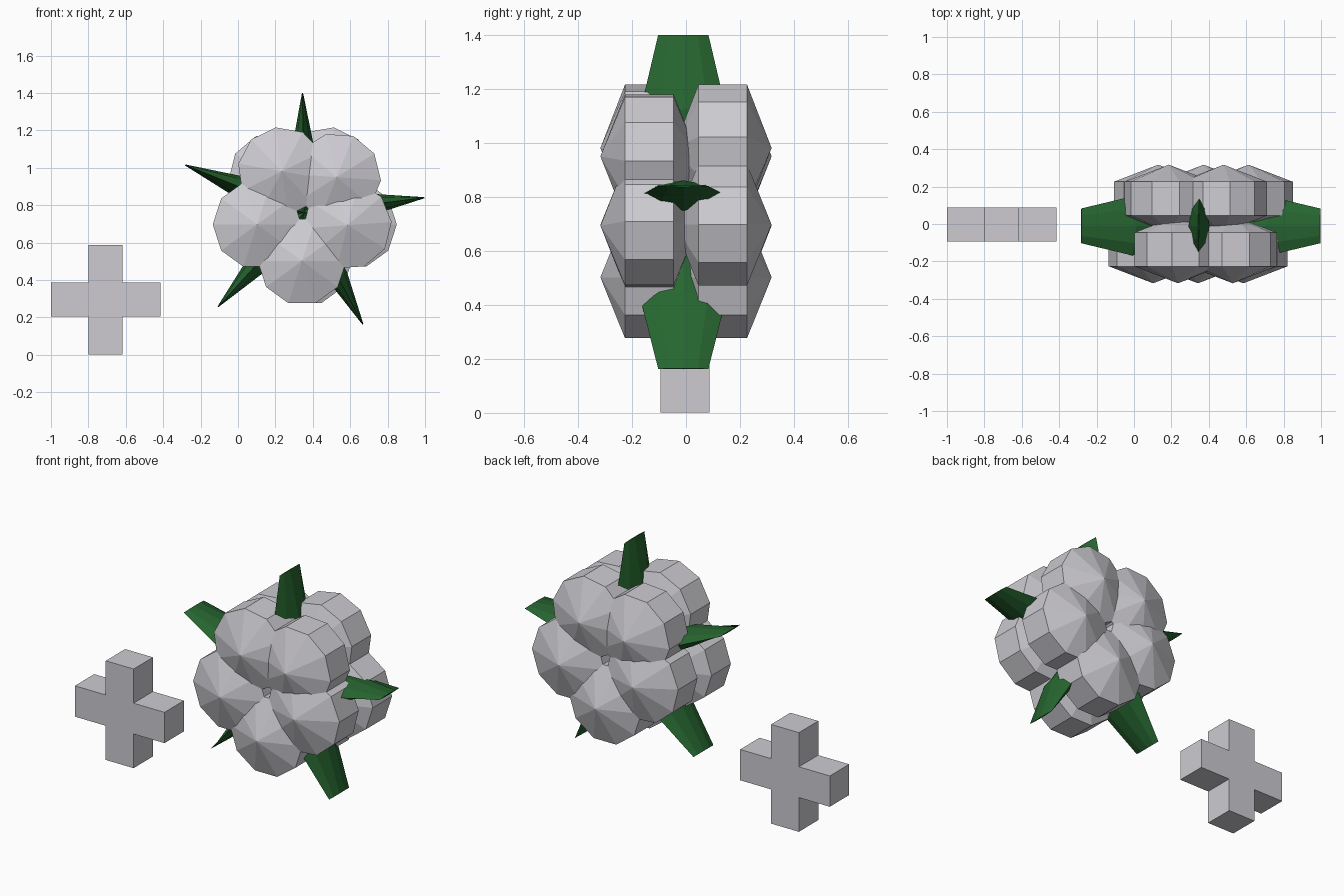
import bpy, bmesh, math
from mathutils import Vector

if "Cube" in bpy.data.objects:
    bpy.data.objects.remove(bpy.data.objects["Cube"])


def material(name, rgb):
    m = bpy.data.materials.new(name)
    m.diffuse_color = (*rgb, 1)
    m.use_nodes = True
    m.node_tree.nodes["Principled BSDF"].inputs["Base Color"].default_value = m.diffuse_color
    return m


grey = material("pale grey", (0.61, 0.60, 0.64))
green = material("dark green", (0.02, 0.135, 0.03))


def make(name, verts, faces, mat):
    me = bpy.data.meshes.new(name)
    me.from_pydata(verts, [], faces)
    bm = bmesh.new()
    bm.from_mesh(me)
    bmesh.ops.remove_doubles(bm, verts=bm.verts, dist=1e-5)
    bmesh.ops.recalc_face_normals(bm, faces=bm.faces)
    bm.to_mesh(me)
    bm.free()
    me.materials.append(mat)
    ob = bpy.data.objects.new(name, me)
    bpy.context.collection.objects.link(ob)
    return ob


def loft(rings):
    # Skin equal-sized rings and cap both ends
    n = len(rings[0])
    verts = [v for r in rings for v in r]
    faces = [(k * n + i, k * n + (i + 1) % n, (k + 1) * n + (i + 1) % n, (k + 1) * n + i)
             for k in range(len(rings) - 1) for i in range(n)]
    faces += [tuple(range(n)), tuple(range(len(verts) - n, len(verts)))]
    return verts, faces


# Plus-shaped block
cx, cz, a, L = -0.708, 0.295, 0.091, 0.293
plus = [(-a, -L), (a, -L), (a, -a), (L, -a), (L, a), (a, a),
        (a, L), (-a, L), (-a, a), (-L, a), (-L, -a), (-a, -a)]
make("plus_block", *loft([[(cx + x, y, cz + z) for x, z in plus] for y in (-0.094, 0.087)]), grey)


# Petals: ten-sided barrels with pointed ends along y
def petal(name, x, y, z, turn, flip):
    r, n = 0.237, 10
    verts = [(0, -0.181, 0), (0, 0.181, 0)]
    for yy in (-0.09, 0.09):
        for i in range(n):
            t = math.radians(turn + 36 * i)
            verts.append((r * math.cos(t), yy, r * math.sin(t)))
    faces = []
    for i in range(n):
        j = (i + 1) % n
        faces += [(0, 2 + i, 2 + j), (1, 12 + j, 12 + i), (2 + i, 12 + i, 12 + j, 2 + j)]
    placed = [(x + flip * p, y + flip * q, z + s) for p, q, s in verts]
    make(name, placed, faces, grey)


petals = [(0.235, 0.981, -10), (0.528, 0.95, -4), (0.585, 0.693, 4),
          (0.342, 0.502, 0), (0.102, 0.697, 0)]
mid = 0.357
for i, (x, z, turn) in enumerate(petals):
    petal(f"front_petal_{i + 1}", x, -0.136, z, turn, 1)
    petal(f"back_petal_{i + 1}", 2 * mid - x, 0.136, z, turn, -1)

# Leaves: blades from the flower centre to a chisel tip
centre = Vector((0.352, -0.01, 0.76))
section = [(1, 0), (0.58, 0.7), (0, 1), (-0.58, 0.7), (-1, 0), (-0.58, -0.7), (0, -1), (0.58, -0.7)]
tips = [(0.345, 1.40), (0.996, 0.84), (0.668, 0.163), (-0.107, 0.257), (-0.282, 1.015)]
for i, (x, z) in enumerate(tips):
    d = Vector((x, -0.01, z)) - centre
    side = Vector((-d.z, 0, d.x)).normalized()
    rings = []
    for f, w, t in ((0, 0.07, 0.03), (0.57, 0.158, 0.056), (1, 0.093, 0.003)):
        rings.append([centre + d * f + Vector((0, u * w, 0)) + side * (v * t) for u, v in section])
    make(f"leaf_{i + 1}", *loft(rings), green)
